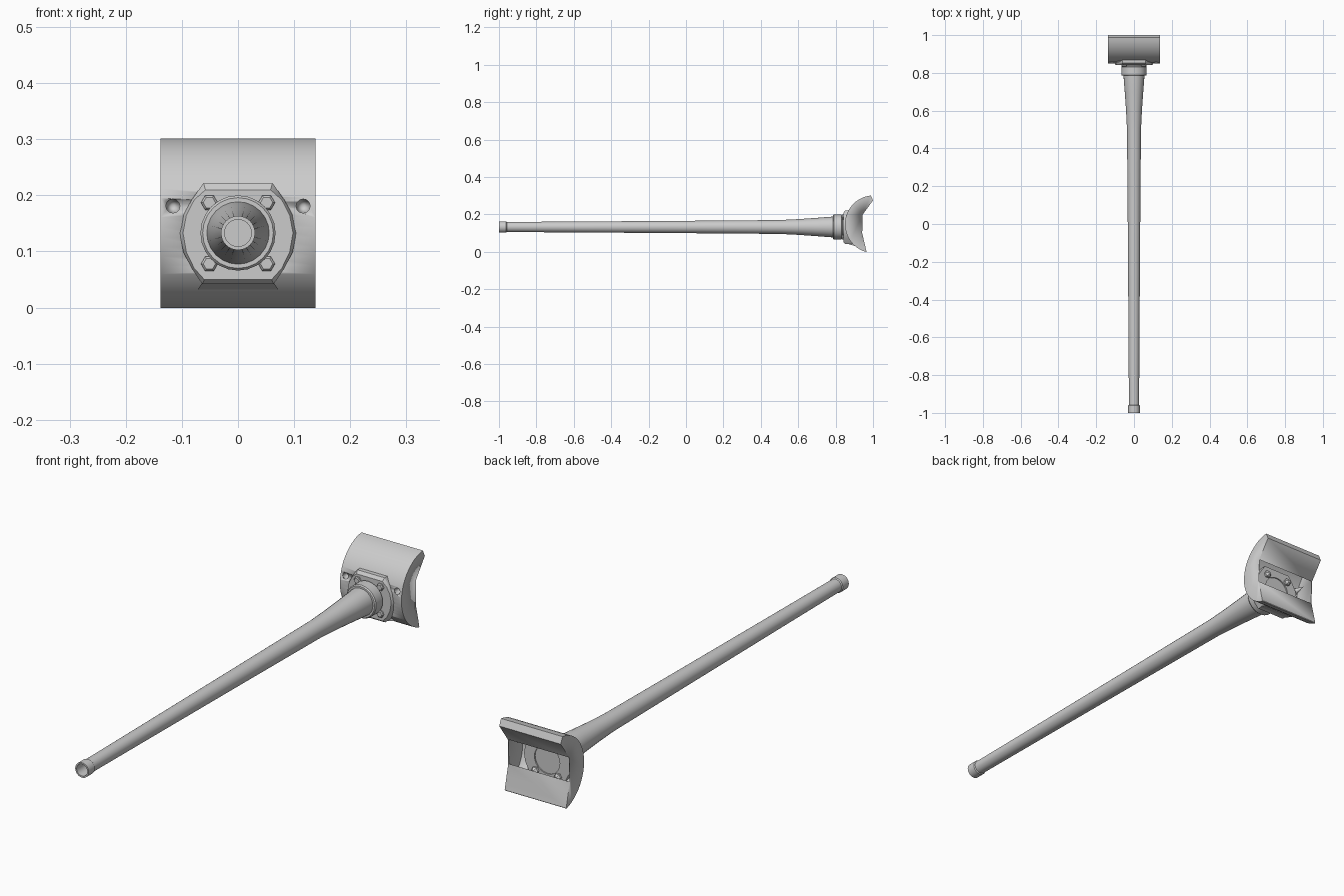
import bpy, bmesh, math
from mathutils import Matrix

if "Cube" in bpy.data.objects:
    bpy.data.objects.remove(bpy.data.objects["Cube"])

AXIS_Z = 0.133
grey = bpy.data.materials.new("painted_steel_grey")
grey.diffuse_color = (0.6, 0.6, 0.6, 1)
grey.use_nodes = True
grey.node_tree.nodes["Principled BSDF"].inputs["Base Color"].default_value = grey.diffuse_color


def finish(name, bm, angle=35, fix=True):
    if fix:
        bmesh.ops.recalc_face_normals(bm, faces=bm.faces)
    me = bpy.data.meshes.new(name)
    bm.to_mesh(me)
    bm.free()
    me.materials.append(grey)
    ob = bpy.data.objects.new(name, me)
    bpy.context.collection.objects.link(ob)
    bpy.ops.object.select_all(action='DESELECT')
    ob.select_set(True)
    bpy.context.view_layer.objects.active = ob
    bpy.ops.object.shade_smooth_by_angle(angle=math.radians(angle))
    return ob


def lathe(name, profile, x=0.0, z=AXIS_Z, sides=24, closed=False, angle=35):
    """Revolve (y, radius) points around a line parallel to y; radius 0 makes a tip."""
    bm = bmesh.new()
    rings = []
    for y, r in profile:
        n = sides if r else 1
        rings.append([bm.verts.new((x + r * math.cos(2 * math.pi * i / sides), y,
                                    z + r * math.sin(2 * math.pi * i / sides))) for i in range(n)])
    pairs = list(zip(rings, rings[1:]))
    if closed:
        pairs.append((rings[-1], rings[0]))
    for a, b in pairs:
        for i in range(sides):
            j = (i + 1) % sides
            quad = [a[i % len(a)], a[j % len(a)], b[j % len(b)], b[i % len(b)]]
            bm.faces.new(list(dict.fromkeys(quad)))
    return finish(name, bm, angle)


def cut(target, cutter):
    mod = target.modifiers.new("cut", 'BOOLEAN')
    mod.object = cutter
    mod.operation = 'DIFFERENCE'
    mod.solver = 'EXACT'
    cutter.hide_render = True
    cutter.hide_viewport = True


# Tapered barrel with muzzle ring and blind bore
lathe("barrel", [(-0.90, 0), (-0.90, 0.024), (-1.0, 0.024), (-1.0, 0.0305), (-0.962, 0.0305),
                 (-0.958, 0.027), (-0.6, 0.029), (0.0, 0.033), (0.5, 0.037), (0.6, 0.042),
                 (0.7, 0.049), (0.79, 0.056), (0.885, 0.056), (0.885, 0)])

# Stepped collar at the barrel root
lathe("collar", [(0.785, 0.054), (0.785, 0.063), (0.79, 0.067), (0.832, 0.067),
                 (0.836, 0.058), (0.885, 0.058), (0.885, 0.054)], closed=True)

# Mantlet shell: curved front, top lip, sloped underside, lower slab, end cheeks
W, CY, CZ, R = 0.138, 1.004, 0.148, 0.154
a0 = math.atan2(0.30 - CZ, 0.988 - CY)
a1 = math.atan2(0.0 - CZ, 0.963 - CY) + 2 * math.pi
N = 24
arc = [(CY + R * math.cos(a0 + (a1 - a0) * i / N),
        CZ + R * math.sin(a0 + (a1 - a0) * i / N)) for i in range(N + 1)]
back = [(0.965, 0.002), (0.942, 0.10), (0.945, 0.20), (1.0, 0.275)]
outline = arc + back
bm = bmesh.new()
left, right = ([bm.verts.new((s * W, y, z)) for y, z in outline] for s in (-1, 1))
for i in range(len(outline)):
    j = (i + 1) % len(outline)
    if i != N + 2:  # opening at the rear
        bm.faces.new((left[i], left[j], right[j], right[i]))
bm.faces.new(left)
bm.faces.new(right[::-1])
shell = finish("mantlet", bm)
solid = shell.modifiers.new("thickness", 'SOLIDIFY')
solid.thickness = 0.003
solid.offset = -1

# Openings in the mantlet: barrel port and two sight holes with conical liners
HX, HZ, HR = 0.116, 0.181, 0.0125
hole_y = CY - math.sqrt(R * R - (HZ - CZ) ** 2)
cut(shell, lathe("port_cutter", [(0.80, 0), (0.80, 0.066), (0.92, 0.066), (0.92, 0)]))
for s, side in ((-1, "left"), (1, "right")):
    cut(shell, lathe(side + "_hole_cutter", [(0.82, 0), (0.82, HR), (0.90, HR), (0.90, 0)],
                     x=s * HX, z=HZ, sides=12))
    lathe(side + "_hole_liner", [(hole_y + 0.001, HR), (hole_y + 0.012, HR), (hole_y + 0.065, 0)],
          x=s * HX, z=HZ, sides=12)

# Bolted flange: clipped disc with a bevelled rim and a round opening
half = [(0.058, 0.210), (0.078, 0.192), (0.092, 0.165), (0.098, 0.133),
        (0.092, 0.099), (0.078, 0.070), (0.060, 0.050)]
front = half + [(-x, z) for x, z in reversed(half)]


def grown(p):
    x, z = p
    return x * 1.06, z + (0.012 if z > 0.2 else -0.008 if z < 0.06 else 0)


bm = bmesh.new()
levels = [(0.842, front), (0.852, [grown(p) for p in front]), (0.89, [grown(p) for p in front])]
loops = [[bm.verts.new((x, y, z)) for x, z in pts] for y, pts in levels]
for a, b in zip(loops, loops[1:]):
    for i in range(len(a)):
        j = (i + 1) % len(a)
        bm.faces.new((a[i], a[j], b[j], b[i]))
bm.faces.new(loops[0])
bm.faces.new(loops[-1][::-1])
flange = finish("flange", bm, 25)
cut(flange, lathe("flange_cutter", [(0.80, 0), (0.80, 0.057), (0.93, 0.057), (0.93, 0)]))

# Lower skirt easing the flange into the curved front
bm = bmesh.new()
lip = [(-0.060, 0.842, 0.050), (0.060, 0.842, 0.050), (0.072, 0.90, 0.032), (-0.072, 0.90, 0.032),
       (-0.060, 0.90, 0.050), (0.060, 0.90, 0.050)]
v = [bm.verts.new(p) for p in lip]
for f in ((0, 1, 2, 3), (0, 4, 5, 1), (3, 2, 5, 4), (0, 3, 4), (1, 5, 2)):
    bm.faces.new([v[i] for i in f])
finish("flange_skirt", bm)

# Four hexagonal bolts through the flange
for s, side in ((-1, "left"), (1, "right")):
    for z, level in ((0.187, "upper"), (0.078, "lower")):
        lathe(f"{level}_{side}_bolt",
              [(0.832, 0), (0.832, 0.011), (0.836, 0.015), (0.898, 0.015), (0.908, 0.006), (0.908, 0)],
              x=s * 0.051, z=z, sides=6, angle=20)
